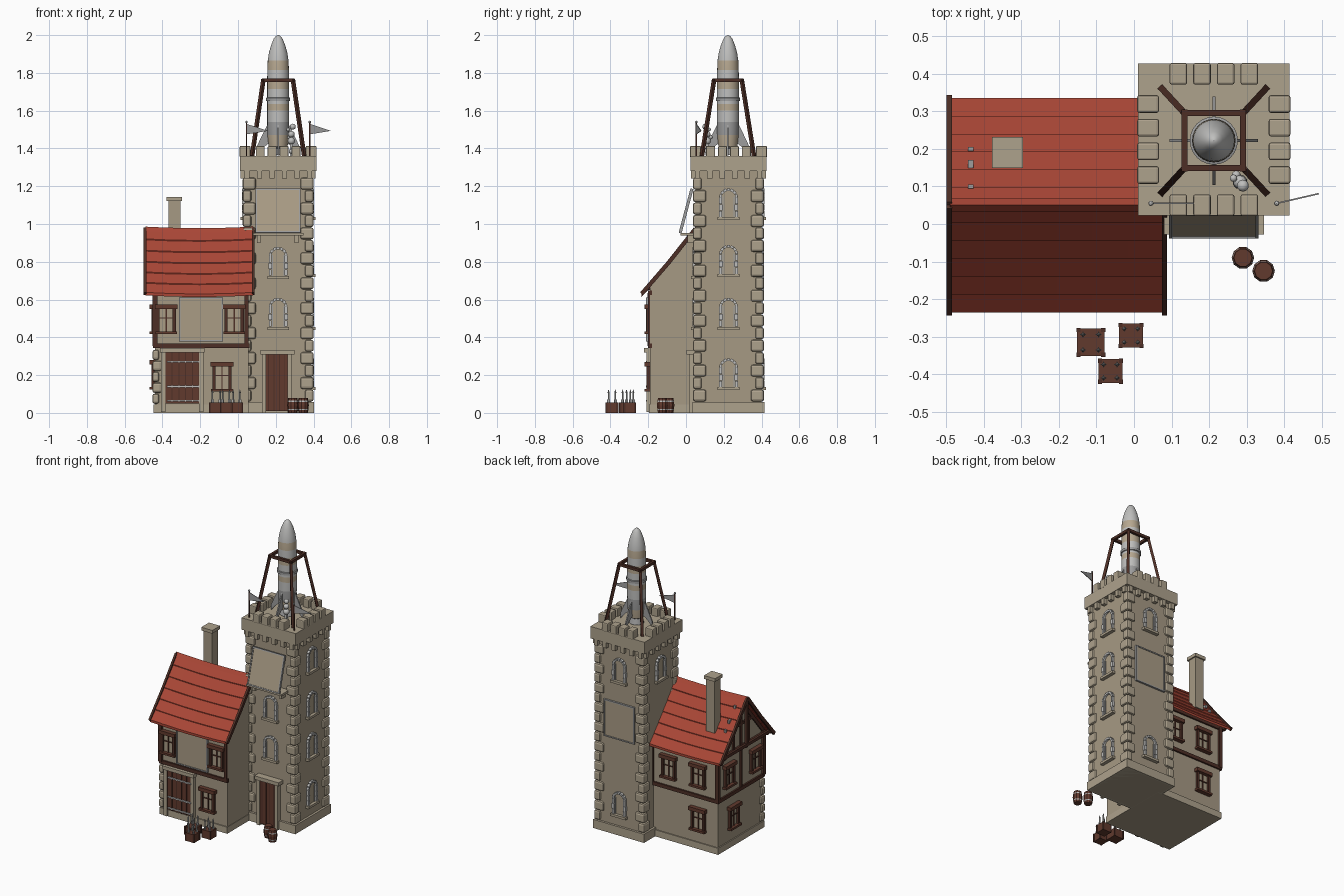
import bpy, bmesh, math
from mathutils import Matrix, Vector

if "Cube" in bpy.data.objects:
    bpy.data.objects.remove(bpy.data.objects["Cube"])

COL = {"wall_tan": (.38, .32, .23), "trim_stone": (.42, .36, .265), "panel_tan": (.40, .335, .235),
       "pale_grey": (.52, .52, .51), "steel_grey": (.34, .34, .34), "roof_red": (.40, .062, .037),
       "dark_timber": (.075, .028, .019), "door_brown": (.12, .042, .027), "hull_beige": (.47, .39, .28)}
MATS = {}
for n, c in COL.items():
    MATS[n] = bpy.data.materials.new(n)
    MATS[n].diffuse_color = (*c, 1)

parts = {}      # name -> (bmesh, list of material names)
I = Matrix.Identity(4)

def part(name, mat):
    bm, ms = parts.setdefault(name, (bmesh.new(), []))
    if mat not in ms:
        ms.append(mat)
    return bm, ms.index(mat)

def paint(verts, i):
    for f in {f for v in verts for f in v.link_faces}:
        f.material_index = i

def box(name, mat, c, s, M=I):
    bm, i = part(name, mat)
    r = bmesh.ops.create_cube(bm, size=1, matrix=M @ Matrix.Translation(c) @ Matrix.Diagonal((*s, 1)))
    paint(r["verts"], i)

def beam(name, mat, a, b, w, d, M=I):
    a, b = M @ Vector(a), M @ Vector(b)
    q = (b - a).to_track_quat('Z', 'Y').to_matrix().to_4x4()
    box(name, mat, (0, 0, 0), (w, d, (b - a).length), Matrix.Translation((a + b) / 2) @ q)

def prism(name, mat, pts, xs, M=I, sag=0):
    """Profile of (y, z) points swept along x through the stations xs."""
    bm, i = part(name, mat)
    def drop(x):
        t = (x - xs[0]) / (xs[-1] - xs[0])
        return sag * 4 * t * (1 - t)
    rings = [[bm.verts.new(M @ Vector((x, y, z - drop(x)))) for y, z in pts] for x in xs]
    n = len(pts)
    fs = [bm.faces.new(rings[0][::-1]), bm.faces.new(rings[-1])]
    for a, b in zip(rings, rings[1:]):
        fs += [bm.faces.new((a[k], a[(k + 1) % n], b[(k + 1) % n], b[k])) for k in range(n)]
    for f in fs:
        f.material_index = i
    bmesh.ops.recalc_face_normals(bm, faces=fs)

def lathe(name, rows, c, segs=20):
    """rows of (radius, z, material of the band above)."""
    rings = []
    for r, z, m in rows:
        bm, _ = part(name, m)
        rings.append([bm.verts.new((c[0] + r * math.cos(k * math.tau / segs),
                      c[1] + r * math.sin(k * math.tau / segs), c[2] + z)) for k in range(segs)])
    bm.faces.new(rings[0][::-1])
    bm.faces.new(rings[-1])
    for a, b, row in zip(rings, rings[1:], rows):
        i = part(name, row[2])[1]
        for k in range(segs):
            j = (k + 1) % segs
            bm.faces.new((a[k], a[j], b[j], b[k])).material_index = i

def ball(name, mat, c, r):
    bm, i = part(name, mat)
    paint(bmesh.ops.create_icosphere(bm, subdivisions=2, radius=r, matrix=Matrix.Translation(c))["verts"], i)

# wall placement: local -y is outwards, x to the right, z up
ANG = {"front": 0, "right": 90, "back": 180, "left": -90}
def at(side, x, y, z):
    return Matrix.Translation((x, y, z)) @ Matrix.Rotation(math.radians(ANG[side]), 4, 'Z')

def arch_window(M):
    a = [math.pi * k / 8 for k in range(9)]
    arc = [(.036 * math.cos(t), .105 + .036 * math.sin(t)) for t in a]
    R = M @ Matrix.Rotation(math.pi / 2, 4, 'Z')
    prism("arch_window_panes", "panel_tan", [(-.036, 0), (.036, 0)] + arc, [-.003, .01], R)
    for s in (-1, 1):
        for k in range(3):
            box("arch_window_surround", "pale_grey", (s * .042, -.006, .018 + k * .035),
                (.014 + .004 * (k % 2), .02, .033), M)
        box("arch_window_bars", "steel_grey", (s * .03, -.004, .055), (.005, .008, .11), M)
    for k in range(7):
        t = math.pi * (k + .5) / 7
        box("arch_window_surround", "pale_grey", (0, -.006, .042), (.017, .02, .014),
            M @ Matrix.Translation((0, 0, .105)) @ Matrix.Rotation(math.pi / 2 - t, 4, 'Y'))
    box("arch_window_sills", "trim_stone", (0, -.008, -.007), (.115, .03, .016), M)

def house_window(M, w=.085, h=.13):
    box("house_window_panes", "panel_tan", (0, -.001, h / 2), (w, .008, h), M)
    for s in (-1, 1):
        box("house_window_frames", "dark_timber", (s * w / 2, -.007, h / 2), (.016, .022, h), M)
    box("house_window_frames", "dark_timber", (0, -.004, h / 2), (.007, .014, h), M)
    box("house_window_frames", "dark_timber", (0, -.004, h * .6), (w, .014, .006), M)
    box("house_window_lintels", "door_brown", (0, -.012, h + .008), (w + .035, .034, .024), M)
    box("house_window_sills", "door_brown", (0, -.012, 0), (w + .03, .034, .014), M)

def panel(M, w, h):
    box("notice_panels", "panel_tan", (0, -.003, 0), (w, .012, h), M)
    for s in (-1, 1):
        box("notice_panel_borders", "steel_grey", (s * w / 2, -.005, 0), (.008, .016, h + .008), M)
        box("notice_panel_borders", "steel_grey", (0, -.005, s * h / 2), (w, .016, .008), M)

# ---- tower
CX, CY = .2125, .225
H = .175
box("tower_shaft", "wall_tan", (CX, CY, .64), (2 * H, 2 * H, 1.28))
box("tower_plinth", "trim_stone", (CX, CY, .029), (.38, .38, .058))
box("tower_parapet", "trim_stone", (CX, CY, 1.32), (.404, .404, .08))
for sx in (-1, 1):
    for sy in (-1, 1):
        for k in range(18):
            a, b = (.07, .046) if k % 2 else (.046, .07)
            box("tower_quoins", "trim_stone", (CX + sx * (H + .013 - a / 2), CY + sy * (H + .013 - b / 2),
                .092 + k * .066), (a, b, .063))
for side in ANG:
    M = at(side, CX, CY, 0)
    for k in range(4):
        box("tower_merlons", "trim_stone", ((k - 1.5) * .063, -.175, 1.383), (.047, .058, .06), M)
    for k in range(6):
        box("tower_corbels", "trim_stone", ((k - 2.5) * .066, -.184, 1.263), (.027, .03, .045), M)
for side, zs in (("front", (.725, .455)), ("right", (1.035, .735, .455, .135)),
                 ("back", (1.035, .135)), ("left", (1.035,))):
    for z in zs:
        arch_window(at(side, CX, CY, z) @ Matrix.Translation((0, -H, 0)))
panel(at("back", CX, CY + H, .765), .22, .24)

# tilted board on a bracketed shelf
panel(at("front", .212, .005, 1.068) @ Matrix.Rotation(math.radians(-15), 4, 'X'), .23, .235)
box("board_shelf", "trim_stone", (.213, .012, .945), (.265, .08, .014))
for x in (.11, .31):
    box("board_brackets", "trim_stone", (x, .03, .92), (.02, .045, .04))

# tower door
box("tower_door", "door_brown", (.205, .04, .16), (.115, .03, .3))
for k in range(4):
    box("tower_door_planks", "dark_timber", (.1625 + k * .0283, .027, .16), (.005, .006, .3))
for s in (-1, 1):
    box("tower_door_jambs", "trim_stone", (.205 + s * .067, .036, .155), (.02, .04, .31))
box("tower_door_lintel", "trim_stone", (.21, .03, .32), (.18, .055, .024))

# ---- house walls and stonework
X0, X1, Y0, Y1, YR = -.44, .055, -.19, .29, .05
prism("house_walls", "wall_tan", [(Y0, 0), (Y1, 0), (Y1, .665), (YR, .955), (Y0, .665)], [X0, X1])
box("house_plinth", "trim_stone", (-.195, YR, .022), (.505, .494, .044))
for k in range(5):
    a, b = (.05, .035) if k % 2 else (.035, .05)
    box("house_quoins", "trim_stone", (X0 - .013 + a / 2, Y0 - .013 + b / 2, .075 + k * .058), (a, b, .054))

# ---- house timber frame
T, DK = "house_timber_frame", "dark_timber"
for z in (.355, .635):
    for y in (Y0, Y1):
        box(T, DK, (-.195, y, z), (.51, .022, .024))
    box(T, DK, (X0, YR, z), (.022, .5, .024))
for y in (Y0, Y1):
    box(T, DK, (X0, y, .495), (.026, .026, .28))
    box(T, DK, (X1 - .01, y, .495), (.02, .022, .28))
for y in (-.03, YR, .13):
    box(T, DK, (X0, y, .5 if y == YR else .72), (.02, .018, .28 if y == YR else .19))
box(T, DK, (X0, YR, .79), (.02, .27, .018))
beam(T, DK, (X0, YR, .645), (X0, YR, .95), .02, .02)
for s in (-1, 1):
    beam(T, DK, (X0, YR + s * .24, .65), (X0, YR, .94), .02, .02)

# ---- house windows, door and panel
for side, x, y, z in (("front", -.38, Y0, .425), ("front", -.02, Y0, .425), ("front", -.085, Y0, .12),
                      ("left", X0, .18, .425), ("left", X0, -.1, .425), ("left", X0, .13, .13),
                      ("back", -.08, Y1, .425), ("back", -.3, Y1, .425), ("back", -.3, Y1, .13)):
    house_window(at(side, x, y, z))
panel(at("front", -.197, Y0 - .01, .495), .225, .225)
box("house_door", "door_brown", (-.295, -.193, .185), (.18, .024, .27))
for k in range(6):
    box("house_door_planks", "dark_timber", (-.385 + k * .036, -.206, .185), (.006, .006, .27))
for z in (.27, .14, .065):
    box("house_door_hinges", "pale_grey", (-.29, -.209, z), (.17, .008, .009))
for s in (-1, 1):
    box("house_door_jambs", "trim_stone", (-.295 + s * .1, -.195, .165), (.024, .03, .32))
box("house_door_lintel", "trim_stone", (-.295, -.2, .332), (.235, .045, .024))

# ---- roof: overlapping plank rows with a slight sag
RX = [-.49 + .57 * k / 6 for k in range(7)]
def slope(t):   # t = 0 at the ridge, 1 at the eave
    return .285 * t, .978 - .345 * t - .03 * t * (1 - t)
for s in (-1, 1):
    for k in range(6):
        (ya, za), (yb, zb) = slope(k / 6), slope((k + 1) / 6)
        prism("roof_planks", "roof_red", [(YR + s * ya, za), (YR + s * yb, zb + .005),
              (YR + s * yb, zb - .011), (YR + s * ya, za - .014)], RX, sag=.008)
    for x in (-.492, .081):
        for k in range(2):
            (ya, za), (yb, zb) = slope(k / 2), slope((k + 1) / 2)
            beam("roof_barge_boards", DK, (x, YR + s * ya, za - .003), (x, YR + s * yb, zb - .003), .014, .022)
prism("roof_ridge", "roof_red", [(YR - .018, .962), (YR, .986), (YR + .018, .962)], RX, sag=.008)
box("gable_truss", DK, (-.487, YR, .66), (.016, .5, .02))
box("gable_truss", DK, (-.487, YR, .81), (.016, .018, .3))
for y in (-.18, YR, .28):
    box("gable_truss", DK, (-.465, y, .65), (.05, .018, .018))
for y, w in ((.1, .01), (.16, .022), (.2, .01)):
    box("roof_vents", "steel_grey", (-.435, y, slope((y - YR) / .285)[1] + .006), (.014, w, .02))

# chimney
box("chimney_stack", "wall_tan", (-.337, .19, .95), (.064, .064, .36))
box("chimney_cap", "trim_stone", (-.337, .19, 1.133), (.082, .082, .022))

# ---- rocket
P, S, B = "pale_grey", "steel_grey", "hull_beige"
RC = (CX, .222)
lathe("rocket_body", [(.045, 1.365, S), (.032, 1.4, S), (.05, 1.41, B), (.057, 1.47, S), (.058, 1.54, P),
      (.058, 1.6, B), (.058, 1.635, P), (.058, 1.65, S), (.064, 1.652, S), (.064, 1.668, S), (.058, 1.67, P),
      (.058, 1.715, B), (.058, 1.765, P), (.057, 1.815, B), (.055, 1.865, P), (.049, 1.905, P),
      (.038, 1.945, P), (.024, 1.98, P), (.012, 1.995, P), (.002, 2.0, P)], (*RC, 0), 24)
for k in range(4):
    prism("rocket_fins", S, [(.05, 1.54), (.085, 1.47), (.118, 1.4), (.118, 1.362), (.085, 1.4), (.045, 1.43)],
          [-.004, .004], Matrix.Translation((*RC, 0)) @ Matrix.Rotation(k * math.pi / 2, 4, 'Z'))

# launch frame
for sx in (-1, 1):
    for sy in (-1, 1):
        beam("launch_frame_legs", DK, (CX + sx * .138, RC[1] + sy * .138, 1.36),
             (CX + sx * .078, RC[1] + sy * .073, 1.765), .017, .017)
    box("launch_frame_ring", DK, (CX + sx * .078, RC[1], 1.762), (.016, .165, .018))
    box("launch_frame_ring", DK, (CX, RC[1] + sx * .073, 1.762), (.172, .016, .018))

# small figure beside the rocket
for c, r in (((.282, .112, 1.385), .014), ((.282, .112, 1.44), .02), ((.282, .112, 1.475), .018),
             ((.29, .102, 1.515), .016), ((.265, .122, 1.5), .01), ((.272, .13, 1.46), .012)):
    ball("tower_figure", P, c, r)
box("tower_figure", P, (.282, .112, 1.41), (.014, .014, .1))

# pennants
for x, ang in ((.045, 0), (.38, 13)):
    beam("pennant_poles", DK, (x, .055, 1.36), (x, .055, 1.535), .007, .007)
    ball("pennant_knobs", P, (x, .055, 1.54), .007)
    prism("pennants", S, [(0, 1.53), (.115, 1.493), (0, 1.475)], [-.002, .002],
          Matrix.Translation((x, .055, 0)) @ Matrix.Rotation(math.radians(ang - 90), 4, 'Z'))

# ---- crates of small fireworks
for x, y, s in ((-.115, -.315, .074), (-.008, -.297, .064), (-.063, -.392, .064)):
    box("crates", "door_brown", (x, y, .027), (s, s, .054))
    for sx in (-1, 1):
        for sy in (-1, 1):
            px, py = x + sx * s * .28, y + sy * s * .28
            box("crate_corners", DK, (x + sx * (s / 2 - .004), y + sy * (s / 2 - .004), .028), (.011, .011, .056))
            lathe("fireworks", [(.004, .05, P), (.004, .105, S), (.0055, .107, S), (.0005, .124, S)], (px, py, 0), 8)
            box("firework_fins", S, (px, py, .062), (.016, .002, .018))
            box("firework_fins", S, (px, py, .062), (.002, .016, .018))

# ---- barrels
D = "door_brown"
for x, y in ((.29, -.09), (.345, -.125)):
    lathe("barrels", [(.024, 0, D), (.027, .014, P), (.028, .021, D), (.03, .04, D), (.028, .058, P),
                      (.027, .065, D), (.024, .08, D)], (x, y, 0), 10)

# ---- make the objects
for name, (bm, ms) in parts.items():
    me = bpy.data.meshes.new(name)
    bm.to_mesh(me)
    bm.free()
    for m in ms:
        me.materials.append(MATS[m])
    ob = bpy.data.objects.new(name, me)
    bpy.context.collection.objects.link(ob)
    if name in ("tower_quoins", "house_quoins", "tower_merlons"):
        bev = ob.modifiers.new("worn_edges", 'BEVEL')
        bev.width, bev.segments = (.006 if "merlons" in name else .012), 2
    if name in ("rocket_body", "tower_figure"):
        bpy.ops.object.select_all(action='DESELECT')
        ob.select_set(True)
        bpy.context.view_layer.objects.active = ob
        bpy.ops.object.shade_smooth_by_angle(angle=math.radians(35))

for m in bpy.data.materials:
    if m.users and not m.is_grease_pencil:
        m.use_nodes = True
        m.node_tree.nodes["Principled BSDF"].inputs["Base Color"].default_value = m.diffuse_color
